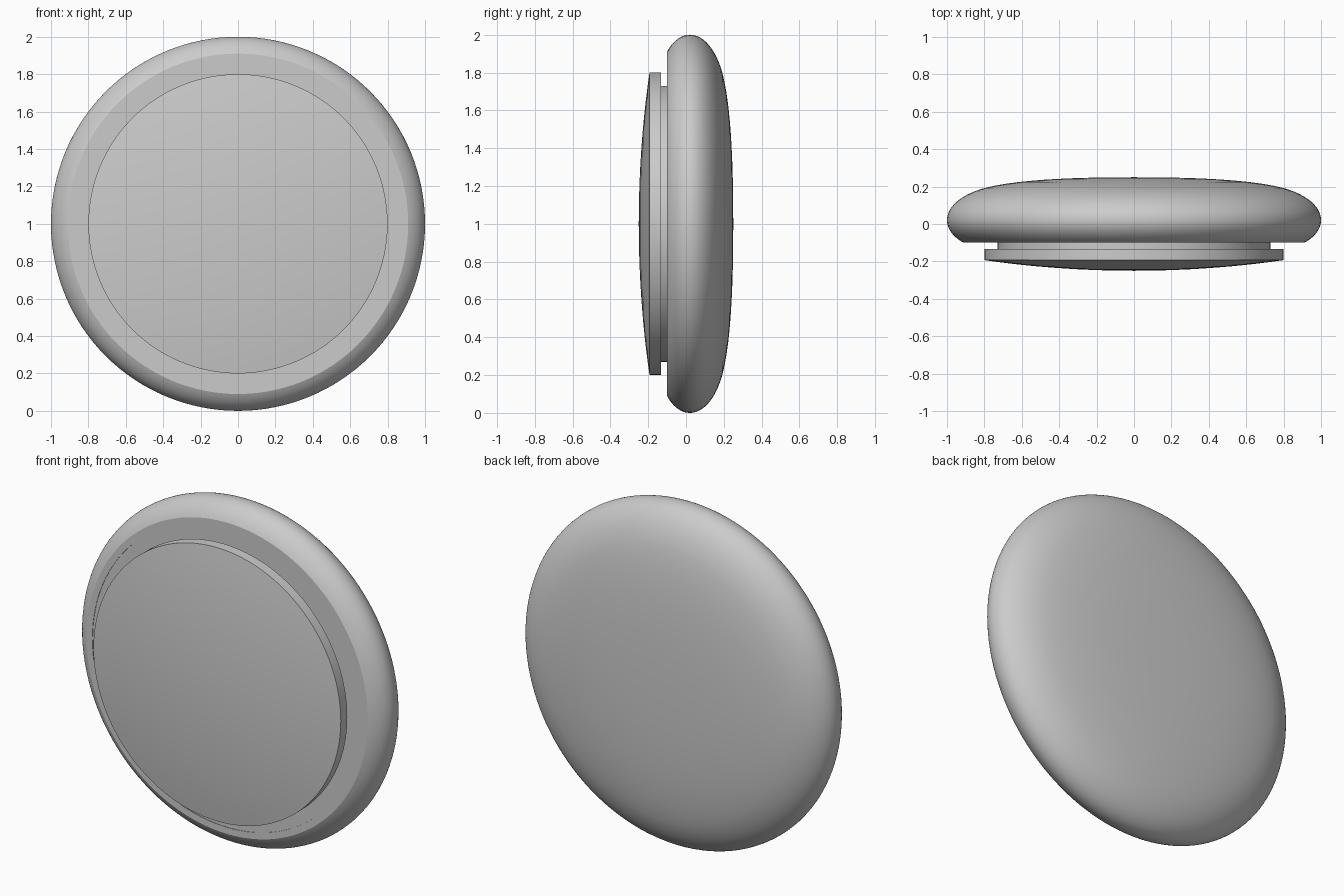
import bpy, bmesh, math
from mathutils import Vector
from mathutils.geometry import interpolate_bezier

cube = bpy.data.objects.get("Cube")
if cube:
    bpy.data.objects.remove(cube, do_unlink=True)

SEGMENTS = 128

# Single plain grey finish
grey = bpy.data.materials.new("plain_grey")
grey.use_nodes = True
COLOUR = (0.6, 0.6, 0.6, 1)
grey.diffuse_color = COLOUR
grey.node_tree.nodes["Principled BSDF"].inputs["Base Color"].default_value = COLOUR


def curve(p0, h0, h1, p1, count=12):
    """Bezier profile section as (radius, depth) points."""
    pts = interpolate_bezier(*[Vector((r, y, 0)) for r, y in (p0, h0, h1, p1)], count)
    return [(p.x, p.y) for p in pts]


def lathe(name, profile):
    """Turn a (radius, y) profile about the front-back axis at z = 1."""
    bm = bmesh.new()
    verts = [bm.verts.new((r, y, 0)) for r, y in profile]
    edges = [bm.edges.new(pair) for pair in zip(verts, verts[1:])]
    bmesh.ops.spin(bm, geom=verts + edges, cent=(0, 0, 0), axis=(0, 1, 0),
                   angle=math.tau, steps=SEGMENTS, use_duplicate=False)
    bmesh.ops.remove_doubles(bm, verts=bm.verts, dist=1e-4)
    bmesh.ops.recalc_face_normals(bm, faces=bm.faces)
    mesh = bpy.data.meshes.new(name)
    bm.to_mesh(mesh)
    bm.free()
    mesh.materials.append(grey)
    obj = bpy.data.objects.new(name, mesh)
    obj.location.z = 1
    bpy.context.collection.objects.link(obj)
    bpy.ops.object.select_all(action='DESELECT')
    obj.select_set(True)
    bpy.context.view_layer.objects.active = obj
    bpy.ops.object.shade_smooth_by_angle(angle=math.radians(20))
    return obj


# Rounded shell: domed back, full rim, flat front lip with a fine seam step
shell = curve((0, 0.25), (0.3, 0.25), (0.62, 0.24), (0.8, 0.192))
shell += curve((0.8, 0.192), (0.93, 0.155), (1, 0.09), (1, 0.02), 16)[1:]
shell += curve((1, 0.02), (1, -0.03), (0.96, -0.075), (0.91, -0.10))[1:]
shell += [(0.872, -0.10), (0.872, -0.097), (0, -0.097)]
lathe("shell", shell)

# Recessed neck joining the shell and the front disc
lathe("neck", [(0, -0.09), (0.73, -0.09), (0.73, -0.14), (0, -0.14)])

# Front disc with a straight edge and a gently domed face
disc = [(0, -0.133), (0.8, -0.133), (0.8, -0.193)]
disc += curve((0.8, -0.193), (0.55, -0.23), (0.27, -0.25), (0, -0.25))[1:]
lathe("front_disc", disc)
